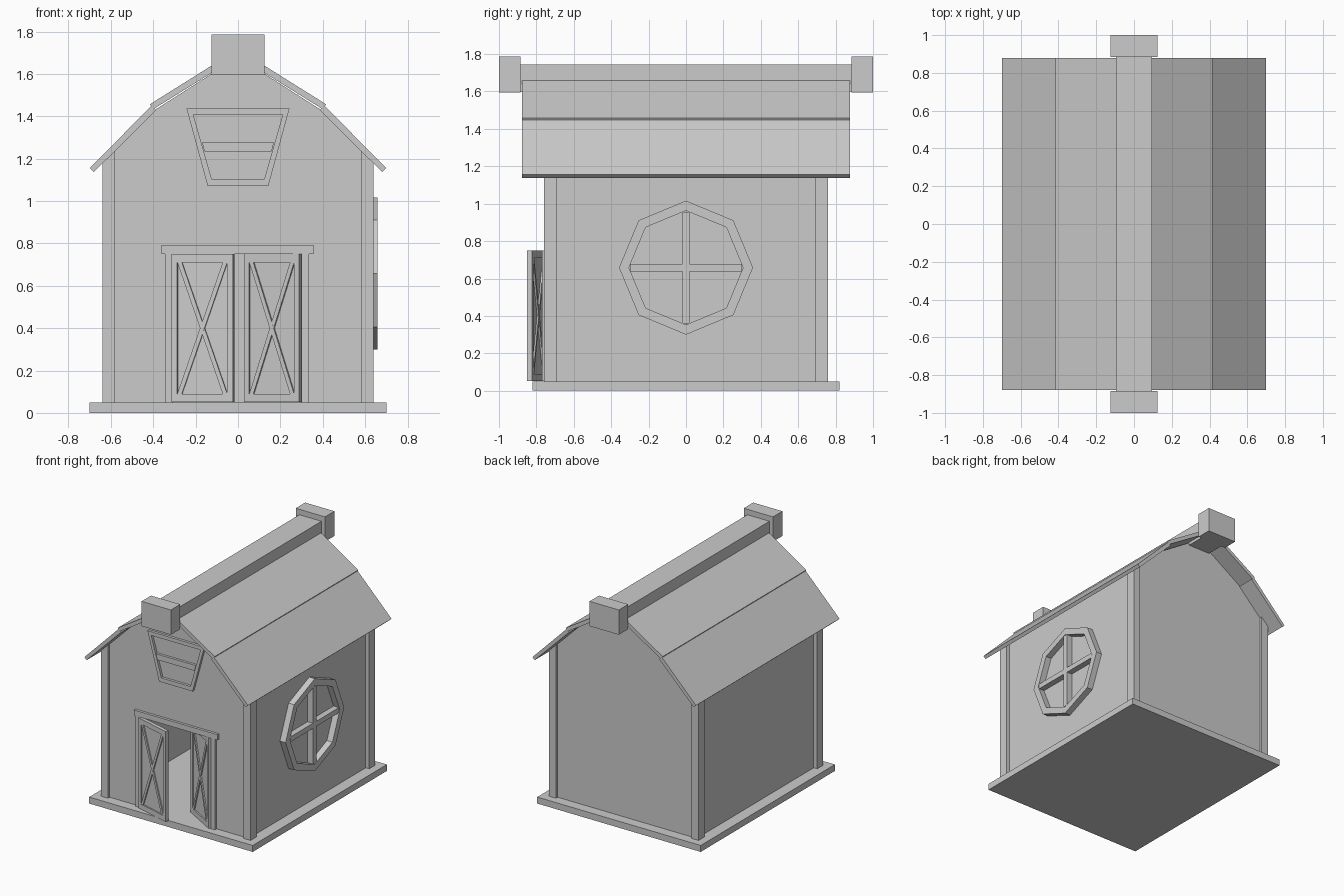
import bpy, bmesh, math
from mathutils import Vector

if "Cube" in bpy.data.objects:
    bpy.data.objects.remove(bpy.data.objects["Cube"], do_unlink=True)

grey = bpy.data.materials.new("barn_grey")
grey.use_nodes = True
colour = (0.6, 0.6, 0.6, 1)
grey.diffuse_color = colour
grey.node_tree.nodes["Principled BSDF"].inputs["Base Color"].default_value = colour


def rect(a0, a1, b0, b1):
    return [(a0, b0), (a1, b0), (a1, b1), (a0, b1)]


def mirror(points):
    return [(-a, b) for a, b in reversed(points)]


def build(name, *parts):
    """Each part is (outline, axis, start, end[, hole outline])."""
    bm = bmesh.new()
    for outline, axis, d0, d1, *hole in parts:
        def loop(points, d):
            return [bm.verts.new((a, d, b) if axis == "y" else (d, a, b)) for a, b in points]

        def bridge(p, q):
            for i in range(len(p)):
                j = (i + 1) % len(p)
                bm.faces.new((p[i], p[j], q[j], q[i]))

        low, high = loop(outline, d0), loop(outline, d1)
        bridge(low, high)
        if hole:
            hole_low, hole_high = loop(hole[0], d0), loop(hole[0], d1)
            bridge(hole_high, hole_low)
            bridge(hole_low, low)
            bridge(high, hole_high)
        else:
            bm.faces.new(low)
            bm.faces.new(high)
    bmesh.ops.recalc_face_normals(bm, faces=bm.faces)
    mesh = bpy.data.meshes.new(name)
    bm.to_mesh(mesh)
    bm.free()
    mesh.materials.append(grey)
    obj = bpy.data.objects.new(name, mesh)
    bpy.context.collection.objects.link(obj)
    return obj


FLOOR = 0.05

# Base slab
build("base", (rect(-0.7, 0.7, 0, FLOOR), "y", -0.82, 0.82))

# Gable walls, the front one with a doorway
gable = [(0.61, FLOOR), (0.61, 1.205), (0.4, 1.425), (0, 1.68),
         (-0.4, 1.425), (-0.61, 1.205), (-0.61, FLOOR)]
doorway = [(-0.31, FLOOR), (-0.31, 0.75), (0.3, 0.75), (0.3, FLOOR)]
build("back_wall", (gable, "y", 0.71, 0.74))
build("front_wall", (gable + doorway, "y", -0.74, -0.71))

# Side walls, corner posts and roof panels on both sides
post = [(0.58, FLOOR), (0.64, FLOOR), (0.64, 1.18), (0.58, 1.24)]
lower = [(0.7, 1.155), (0.41, 1.448), (0.385, 1.43), (0.68, 1.137)]
upper = [(0.415, 1.457), (0, 1.717), (0, 1.682), (0.402, 1.432)]
for side, flip in (("left", list), ("right", mirror)):
    build(side + "_wall", (flip(rect(0.58, 0.61, FLOOR, 1.205)), "y", -0.71, 0.71))
    for end, y in (("front", -0.76), ("back", 0.69)):
        build(f"{end}_{side}_post", (flip(post), "y", y, y + 0.07))
    build(side + "_lower_roof", (flip(lower), "y", -0.878, 0.878))
    build(side + "_upper_roof", (flip(upper), "y", -0.878, 0.878))

# Ridge beam with end blocks
build("ridge_beam", (rect(-0.095, 0.095, 1.6, 1.745), "y", -0.885, 0.885))
for end, y in (("front", -1), ("back", 0.885)):
    build(end + "_ridge_block", (rect(-0.125, 0.125, 1.595, 1.787), "y", y, y + 0.115))

# Door surround
build("door_surround",
      (rect(-0.36, 0.357, 0.75, 0.792), "y", -0.76, -0.735),
      (rect(-0.345, -0.31, FLOOR, 0.75), "y", -0.76, -0.735),
      (rect(0.3, 0.335, FLOOR, 0.75), "y", -0.76, -0.735))


# Cross-braced doors, hinged at the surround
def door(name, flip, hinge, angle):
    width, top, stile, rail = 0.3, 0.75, 0.028, 0.04
    z0, z1, x1 = FLOOR + rail, top - rail, width - stile
    brace = [(stile, z0), (stile + 0.022, z0), (x1, z1), (x1 - 0.022, z1)]
    other = [(width - a, b) for a, b in reversed(brace)]
    obj = build(name,
                (flip(rect(0, width, FLOOR + 0.001, top - 0.001)), "y", -0.014, 0.014,
                 flip(rect(stile, x1, z0, z1))),
                (flip(rect(stile, x1, z0, z1)), "y", -0.004, 0.004),
                (flip(brace), "y", -0.013, 0.013),
                (flip(other), "y", -0.0125, 0.0125))
    obj.location = (hinge, -0.757, 0)
    obj.rotation_euler.z = math.radians(angle)


door("right_door", list, -0.31, -15.5)
door("left_door", mirror, 0.295, -30)

# Tapered loft hatch above the doors
hatch = [(-0.143, 1.07), (0.143, 1.07), (0.243, 1.437), (-0.243, 1.437)]
hatch_hole = [(-0.124, 1.103), (0.124, 1.103), (0.211, 1.408), (-0.211, 1.408)]
hatch_bar = [(-0.158, 1.233), (0.158, 1.233), (0.17, 1.277), (-0.17, 1.277)]
build("loft_hatch", (hatch, "y", -0.76, -0.735, hatch_hole),
      (hatch_bar, "y", -0.759, -0.735))


# Octagonal side window with crossed bars
def octagon(radius):
    return [(radius * math.cos(k * math.pi / 4), 0.658 + radius * math.sin(k * math.pi / 4))
            for k in range(8)]


build("side_window", (octagon(0.358), "x", 0.6, 0.658, octagon(0.305)),
      (rect(-0.02, 0.02, 0.36, 0.956), "x", 0.6, 0.657),
      (rect(-0.298, 0.298, 0.638, 0.678), "x", 0.6, 0.656))
